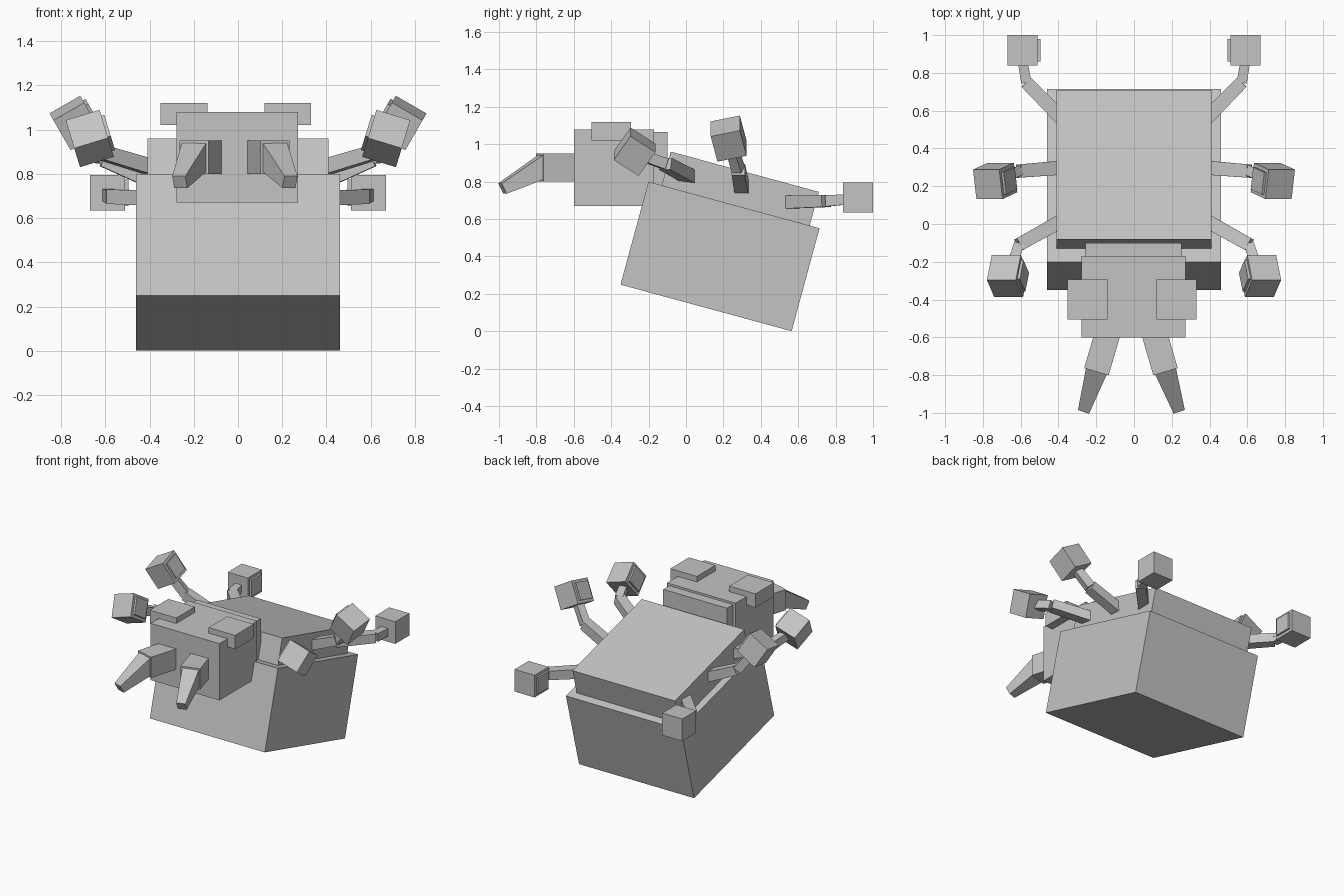
import bpy
import bmesh
from math import radians
from mathutils import Vector, Euler

cube = bpy.data.objects.get("Cube")
if cube:
    bpy.data.objects.remove(cube, do_unlink=True)

# Single grey material
grey = bpy.data.materials.new("plain_grey")
grey.use_nodes = True
colour = (0.55, 0.55, 0.55, 1)
grey.diffuse_color = colour
grey.node_tree.nodes["Principled BSDF"].inputs["Base Color"].default_value = colour


def add_object(name, bm):
    bmesh.ops.recalc_face_normals(bm, faces=bm.faces)
    mesh = bpy.data.meshes.new(name)
    bm.to_mesh(mesh)
    bm.free()
    mesh.materials.append(grey)
    obj = bpy.data.objects.new(name, mesh)
    bpy.context.collection.objects.link(obj)
    return obj


def box(name, centre, size, tilt=(0, 0, 0), offset=(0, 0, 0)):
    """Box turned about its centre; offset moves it along its own axes."""
    bm = bmesh.new()
    bmesh.ops.create_cube(bm, size=1)
    turn = Euler([radians(a) for a in tilt]).to_matrix()
    for v in bm.verts:
        local = Vector([c * s for c, s in zip(v.co, size)]) + Vector(offset)
        v.co = turn @ local + Vector(centre)
    return add_object(name, bm)


def bar(name, start, end, start_size, end_size, start_dir=None):
    """Tapered four-sided bar; start_dir sets the facing of the first end."""
    start, end = Vector(start), Vector(end)
    bm = bmesh.new()
    rings = []
    for point, (w, h), facing in ((start, start_size, start_dir or end - start),
                                  (end, end_size, end - start)):
        side = Vector(facing).cross(Vector((0, 0, 1))).normalized()
        up = side.cross(Vector(facing)).normalized()
        rings.append([bm.verts.new(point + side * a * w / 2 + up * b * h / 2)
                      for a, b in ((-1, -1), (1, -1), (1, 1), (-1, 1))])
    low, high = rings
    bm.faces.new(low)
    bm.faces.new(high)
    for i in range(4):
        j = (i + 1) % 4
        bm.faces.new((low[i], low[j], high[j], high[i]))
    return add_object(name, bm)


# Tilted body with its raised back
SLOPE = (-15.2, 0, 0)
box("body", (0, 0.182, 0.40), (0.92, 0.948, 0.57), SLOPE)
box("upper_back", (0, 0.282, 0.732), (0.82, 0.82, 0.25), SLOPE)

# Head and neck
box("head", (-0.003, -0.385, 0.875), (0.55, 0.43, 0.41))
box("neck", (-0.003, -0.16, 0.875), (0.51, 0.12, 0.38))

# Legs: root, knee, ankle, foot centre, foot tilt
LEGS = {
    "front": ((0.36, 0.03, 0.82), (0.61, -0.11, 0.895), (0.655, -0.24, 0.94),
              (0.67, -0.275, 0.96), (-34, 17)),
    "middle": ((0.36, 0.30, 0.755), (0.61, 0.28, 0.865), (0.70, 0.24, 0.99),
               (0.735, 0.228, 1.03), (13, 30)),
    "back": ((0.36, 0.535, 0.69), (0.57, 0.75, 0.697), (0.59, 0.86, 0.705),
             (0.59, 0.92, 0.715), (0, 0)),
}

for side, s in (("left", 1), ("right", -1)):
    def flip(p, shift=0):
        return (p[0] * s + shift, p[1], p[2])

    # Brow plates on top of the head
    box(side + "_brow", flip((0.235, -0.40, 1.07), -0.01), (0.212, 0.212, 0.10))

    # Jaw blocks and tapered fangs
    base_dir = flip((0.06, -0.22, 0))
    bar(side + "_jaw", flip((0.118, -0.56, 0.875), -0.016),
        flip((0.183, -0.782, 0.875), -0.016), (0.135, 0.15), (0.135, 0.15))
    bar(side + "_fang", flip((0.183, -0.78, 0.875), -0.016),
        flip((0.249, -0.981, 0.763), -0.014), (0.115, 0.13), (0.062, 0.062), base_dir)

    # Jointed legs ending in cube feet with a thin plate on the inner side
    for place, (root, knee, ankle, foot, (rx, ry)) in LEGS.items():
        name = side + "_" + place
        tilt = (rx, ry * s, 0)
        bar(name + "_upper_leg", flip(root), flip(knee), (0.075, 0.07), (0.07, 0.065))
        bar(name + "_lower_leg", flip(knee), flip(ankle), (0.055, 0.06), (0.05, 0.055))
        box(name + "_foot", flip(foot), (0.16, 0.16, 0.16), tilt)
        box(name + "_foot_plate", flip(foot), (0.02, 0.12, 0.12), tilt,
            (-0.084 * s, 0, 0))
